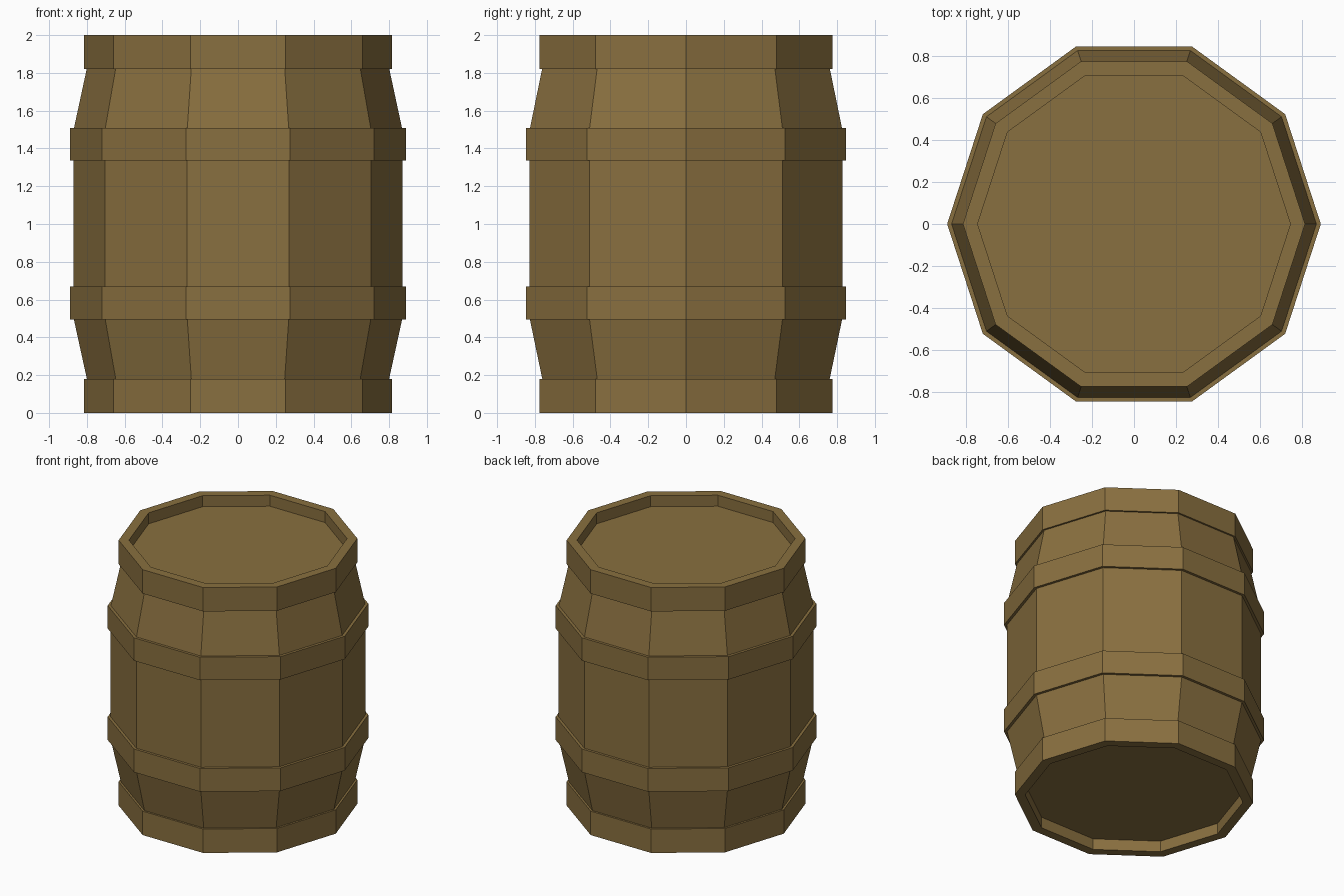
import bpy, bmesh
from math import cos, sin, tau

if "Cube" in bpy.data.objects:
    bpy.data.objects.remove(bpy.data.objects["Cube"])

SIDES = 10
HEIGHT = 2.0

wood = bpy.data.materials.new("wood")
wood.diffuse_color = (0.25, 0.16, 0.05, 1)
wood.use_nodes = True
wood.node_tree.nodes["Principled BSDF"].inputs["Base Color"].default_value = wood.diffuse_color


def lathe(name, profile, cap_start=False, cap_end=False):
    """Spin a (radius, z) profile round z with flat ten-sided facets."""
    bm = bmesh.new()
    rings = [[bm.verts.new((r * cos(tau * i / SIDES), r * sin(tau * i / SIDES), z))
              for i in range(SIDES)] for r, z in profile]
    for low, high in zip(rings, rings[1:]):
        for i in range(SIDES):
            j = (i + 1) % SIDES
            bm.faces.new((low[i], low[j], high[j], high[i]))
    if cap_start:
        bm.faces.new(rings[0][::-1])
    if cap_end:
        bm.faces.new(rings[-1])
    mesh = bpy.data.meshes.new(name)
    bm.to_mesh(mesh)
    bm.free()
    mesh.materials.append(wood)
    obj = bpy.data.objects.new(name, mesh)
    bpy.context.collection.objects.link(obj)
    return obj


# Bulging stave wall
lathe("staves", [(0.80, 0.18), (0.87, 0.50), (0.87, 1.50), (0.80, 1.825)])

# Two raised belly hoops
for name, z0, z1 in (("lower_hoop", 0.495, 0.67), ("upper_hoop", 1.335, 1.508)):
    lathe(name, [(0.869, z0), (0.89, z0), (0.89, z1), (0.869, z1)])

# End rims, each with a recessed head
rim = [(0.80, 0.18), (0.815, 0.18), (0.815, 0), (0.745, 0), (0.745, 0.083)]
lathe("bottom_rim_and_head", rim[::-1], cap_start=True)
lathe("top_rim_and_head", [(r, HEIGHT - z) for r, z in rim], cap_end=True)
